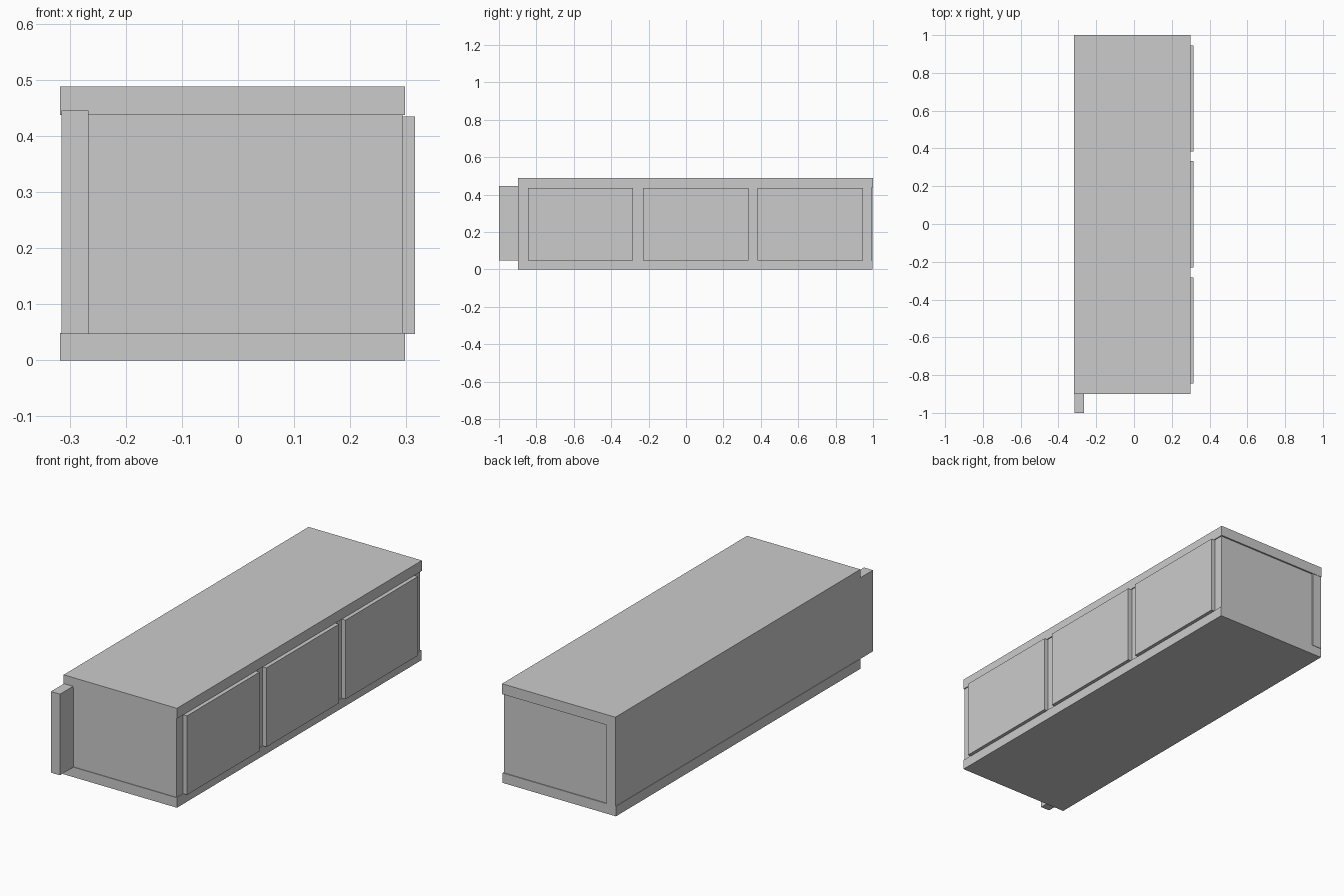
import bpy

if "Cube" in bpy.data.objects:
    bpy.data.objects.remove(bpy.data.objects["Cube"])


def box(name, x, y, z):
    """Axis-aligned box from (min, max) ranges."""
    bpy.ops.mesh.primitive_cube_add(size=1)
    ob = bpy.context.object
    ob.name = name
    ob.location = [(r[0] + r[1]) / 2 for r in (x, y, z)]
    ob.scale = [r[1] - r[0] for r in (x, y, z)]
    bpy.ops.object.transform_apply(location=True, rotation=False, scale=True)
    return ob


# Top and base boards, slightly overhanging the carcass
box("top_board", (-0.317, 0.298), (-0.899, 1.0), (0.437, 0.488))
box("base_board", (-0.317, 0.298), (-0.899, 0.996), (0.0, 0.049))

# Carcass between the boards
box("carcass", (-0.312, 0.293), (-0.896, 0.992), (0.049, 0.437))

# Long back panel, sticking out past one end
box("back_panel", (-0.315, -0.266), (-1.0, 0.998), (0.047, 0.445))

# Three drawer fronts
for i, y0 in enumerate((-0.845, -0.229, 0.383)):
    box(f"drawer_front_{i + 1}", (0.292, 0.315), (y0, y0 + 0.562), (0.047, 0.435))
